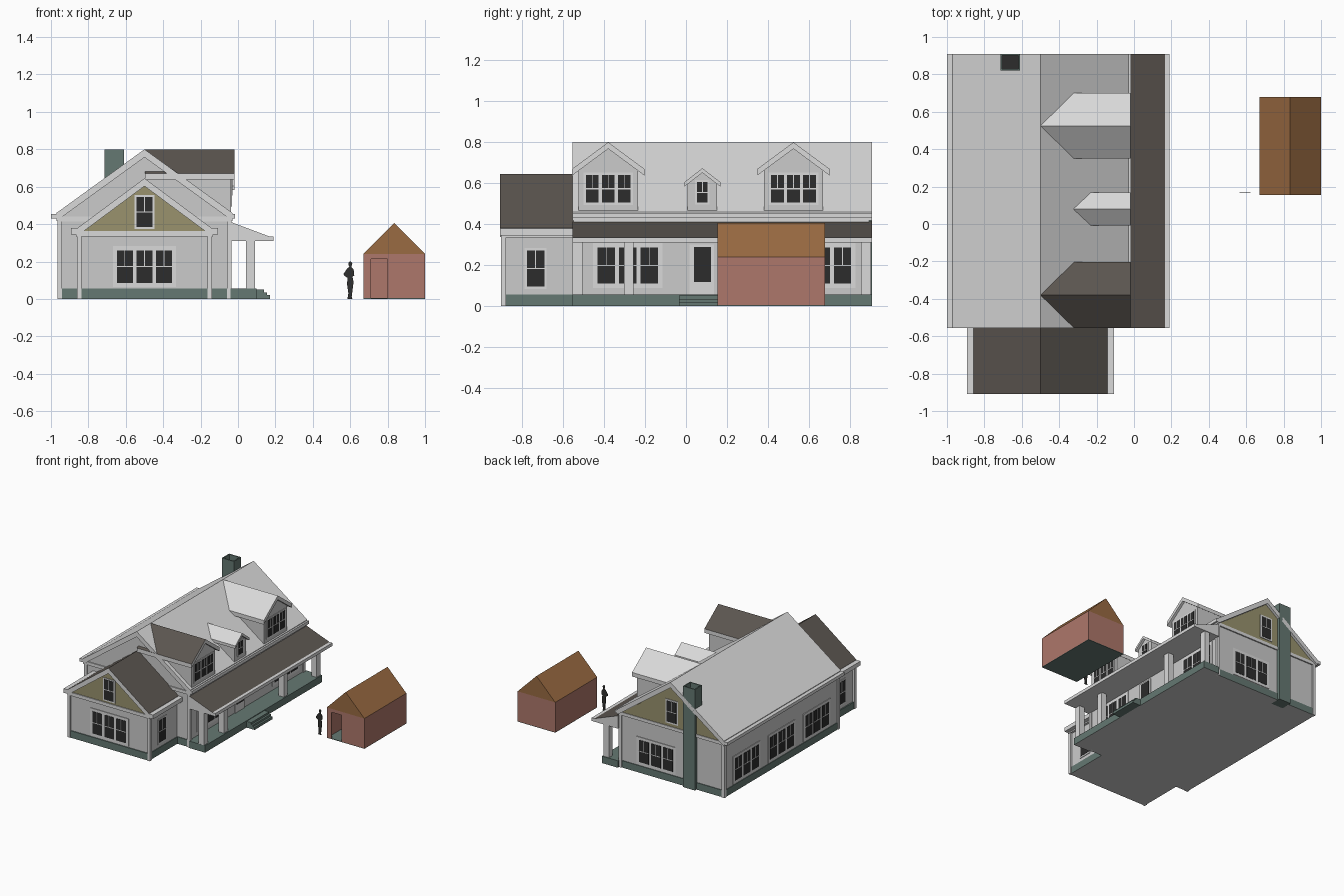
import bpy, bmesh

if "Cube" in bpy.data.objects:
    bpy.data.objects.remove(bpy.data.objects["Cube"])

def material(name, r, g, b):
    m = bpy.data.materials.new(name)
    m.diffuse_color = (r, g, b, 1)
    m.use_nodes = True
    m.node_tree.nodes["Principled BSDF"].inputs["Base Color"].default_value = m.diffuse_color
    return m

TRIM = material("light trim and shingles", 0.70, 0.70, 0.70)
WALL = material("pale grey siding", 0.60, 0.60, 0.60)
DARK = material("dark brown shingles", 0.105, 0.092, 0.080)
TEAL = material("grey green stone", 0.13, 0.19, 0.17)
OLIVE = material("olive gable", 0.32, 0.29, 0.155)
GLASS = material("dark glass", 0.025, 0.025, 0.025)
BRICK = material("red brick", 0.42, 0.185, 0.145)
BROWN = material("orange brown roof", 0.32, 0.145, 0.054)
FIGURE = material("charcoal figure", 0.03, 0.03, 0.028)

def finish(name, bm, mats, rule=None):
    bmesh.ops.recalc_face_normals(bm, faces=bm.faces)
    bm.normal_update()
    if rule:
        for f in bm.faces:
            f.material_index = rule(f.normal)
    me = bpy.data.meshes.new(name)
    bm.to_mesh(me)
    bm.free()
    for m in mats:
        me.materials.append(m)
    ob = bpy.data.objects.new(name, me)
    bpy.context.collection.objects.link(ob)
    return ob

def prism(name, pts, axis, a, b, *mats, rule=None):
    """Extrude a 2D profile along an axis from a to b."""
    place = {'x': lambda p, t: (t, p[0], p[1]),
             'y': lambda p, t: (p[0], t, p[1]),
             'z': lambda p, t: (p[0], p[1], t)}[axis]
    bm = bmesh.new()
    lo = [bm.verts.new(place(p, a)) for p in pts]
    hi = [bm.verts.new(place(p, b)) for p in pts]
    bm.faces.new(lo)
    bm.faces.new(hi)
    for i in range(len(pts)):
        j = (i + 1) % len(pts)
        bm.faces.new((lo[i], lo[j], hi[j], hi[i]))
    return finish(name, bm, mats, rule)

def boxes(name, items, *mats, rule=None):
    """One object made of boxes (x0, x1, y0, y1, z0, z1)."""
    bm = bmesh.new()
    for x0, x1, y0, y1, z0, z1 in items:
        vs = bmesh.ops.create_cube(bm, size=1)['verts']
        for v in vs:
            v.co = ((x0 + x1) / 2 + v.co.x * (x1 - x0),
                    (y0 + y1) / 2 + v.co.y * (y1 - y0),
                    (z0 + z1) / 2 + v.co.z * (z1 - z0))
    return finish(name, bm, mats, rule)

def chevron(c, half, eave, peak, t):
    return [(c - half, eave), (c, peak), (c + half, eave),
            (c + half, eave - t), (c, peak - t), (c - half, eave - t)]

def house(c, half, base, eave, peak):
    return [(c - half, base), (c + half, base), (c + half, eave), (c, peak), (c - half, eave)]

def shingled(n):
    return 0 if n.z > 0.3 else 1

def underside(n):
    return 1 if n.z < -0.9 else 0

def window(name, face, wall, u, z0, z1, n=3, pane=0.085, gap=0.105, rim=0.022):
    """Plates on a wall: trim, glass and thin glazing bars."""
    s = 1 if face[0] == '+' else -1
    def put(u0, u1, d, za, zb):
        a, b = sorted((wall - s * 0.002, wall + s * d))
        return (a, b, u0, u1, za, zb) if face[1] == 'x' else (u0, u1, a, b, za, zb)
    half = (gap * (n - 1) + pane) / 2
    trim = [put(u - half - rim, u + half + rim, 0.005, z0 - rim, z1 + rim)]
    glass = []
    mid = (z0 + z1) / 2
    for i in range(n):
        c = u + (i - (n - 1) / 2) * gap
        glass.append(put(c - pane / 2, c + pane / 2, 0.007, z0, z1))
        trim.append(put(c - pane / 2, c + pane / 2, 0.009, mid - 0.003, mid + 0.003))
        trim.append(put(c - 0.002, c + 0.002, 0.009, mid, z1))
    boxes(name + "_trim", trim, TRIM)
    boxes(name + "_glass", glass, GLASS)

# Foundations, porch base and steps
boxes("main_foundation", [(-0.96, -0.04, -0.545, 0.89, 0, 0.055)], TEAL, WALL, rule=underside)
boxes("wing_foundation", [(-0.855, -0.15, -0.90, -0.545, 0, 0.055)], TEAL, WALL, rule=underside)
boxes("porch_base", [(-0.04, 0.10, -0.555, 0.91, 0, 0.055)], TEAL, WALL, rule=underside)
boxes("porch_steps", [(0.10, 0.14, -0.035, 0.19, 0, 0.05), (0.14, 0.155, -0.035, 0.19, 0, 0.035),
                      (0.155, 0.17, -0.035, 0.19, 0, 0.02)], TEAL)

# Main house
prism("main_walls", house(-0.5, 0.455, 0.055, 0.44, 0.77), 'y', -0.54, 0.885, WALL)
prism("main_roof", chevron(-0.5, 0.47, 0.46, 0.80, 0.043), 'y', -0.555, 0.91, TRIM)
boxes("main_gutters", [(-1.0, -0.968, -0.555, 0.91, 0.43, 0.455),
                       (-0.032, -0.016, -0.555, 0.91, 0.43, 0.455)], TRIM)
boxes("main_frieze", [(-0.965, -0.035, -0.548, -0.53, 0.415, 0.44),
                      (-0.965, -0.035, 0.875, 0.895, 0.415, 0.44),
                      (-0.965, -0.945, -0.54, 0.885, 0.41, 0.43),
                      (-0.06, -0.035, -0.54, 0.885, 0.41, 0.43)], TRIM)
boxes("main_corner_posts", [(x, x + 0.025, y, y + 0.025, 0, 0.43)
                            for x in (-0.965, -0.06) for y in (-0.55, 0.87)], TRIM)
prism("back_gable", [(-0.935, 0.44), (-0.065, 0.44), (-0.5, 0.756)], 'y', 0.88, 0.89, OLIVE)

# Front wing
prism("wing_walls", house(-0.5, 0.345, 0.055, 0.35, 0.61), 'y', -0.893, -0.54, WALL)
prism("wing_roof", chevron(-0.5, 0.357, 0.38, 0.645, 0.042), 'y', -0.91, -0.54,
      DARK, TRIM, rule=shingled)
boxes("wing_gutters", [(-0.893, -0.855, -0.91, -0.54, 0.345, 0.378),
                       (-0.145, -0.108, -0.91, -0.54, 0.345, 0.378)], TRIM)
boxes("wing_frieze", [(-0.865, -0.135, -0.905, -0.88, 0.335, 0.362),
                      (-0.862, -0.84, -0.89, -0.54, 0.335, 0.36),
                      (-0.16, -0.138, -0.89, -0.54, 0.335, 0.36)], TRIM)
boxes("wing_corner_posts", [(x, x + 0.022, -0.904, -0.88, 0, 0.345) for x in (-0.86, -0.162)], TRIM)
prism("front_gable", [(-0.83, 0.362), (-0.17, 0.362), (-0.5, 0.605)], 'y', -0.898, -0.89, OLIVE)

# Porch roof and square columns
prism("porch_roof", [(-0.04, 0.412), (0.165, 0.335), (0.165, 0.31), (-0.04, 0.31)],
      'y', -0.555, 0.91, DARK, TRIM, rule=shingled)
boxes("porch_gutter", [(0.163, 0.19, -0.555, 0.91, 0.31, 0.335)], TRIM)
boxes("porch_columns", [(0.043, 0.09, y - 0.024, y + 0.024, 0.055, 0.312)
                        for y in (-0.53, -0.28, 0.47, 0.88)], TRIM)

# Dormers: name, centre, roof half width, eave, peak, wall half width, thickness, back, shingles
for name, c, w, eave, peak, wall, t, back, mat in (
        ("front_dormer", -0.38, 0.176, 0.67, 0.80, 0.145, 0.032, -0.497, DARK),
        ("small_dormer", 0.08, 0.088, 0.605, 0.673, 0.072, 0.022, -0.322, TRIM),
        ("back_dormer", 0.525, 0.176, 0.67, 0.80, 0.145, 0.032, -0.497, TRIM)):
    k = (peak - eave) / w
    prism(name + "_roof", chevron(c, w, eave, peak, t), 'x', back, -0.018,
          mat, TRIM, rule=shingled)
    top = peak - t + 0.006
    prism(name + "_walls", house(c, wall, 0.44, top - k * wall, top), 'x', back + 0.05, -0.038, WALL)
for name, c in (("front_dormer_window", -0.38), ("back_dormer_window", 0.525)):
    window(name, '+x', -0.038, c, 0.505, 0.64, 3, 0.063, 0.078, 0.012)
window("small_dormer_window", '+x', -0.038, 0.08, 0.505, 0.605, 1, 0.052, 0, 0.01)

# Windows on the walls
window("front_window", '-y', -0.893, -0.5, 0.085, 0.26)
window("front_gable_window", '-y', -0.898, -0.5, 0.385, 0.545, 1, 0.085, 0, 0.01)
window("back_gable_window", '+y', 0.89, -0.5, 0.475, 0.64, 1, 0.085, 0, 0.012)
window("back_window", '+y', 0.885, -0.36, 0.085, 0.26)
for i, y in enumerate((-0.27, 0.17, 0.61)):
    window("left_window_%d" % (i + 1), '-x', -0.955, y, 0.085, 0.26)
window("porch_window_front", '+x', -0.045, -0.285, 0.11, 0.285)
window("porch_window_back", '+x', -0.045, 0.66, 0.11, 0.285)
window("wing_right_window", '+x', -0.155, -0.735, 0.095, 0.27, 1, 0.085, 0, 0.012)
window("wing_left_window", '-x', -0.845, -0.735, 0.095, 0.27, 1, 0.085, 0, 0.012)

# Front door with a tall pane
boxes("door_panel", [(-0.05, -0.038, 0.018, 0.138, 0.055, 0.30)], TRIM)
boxes("door_glass", [(-0.04, -0.034, 0.038, 0.122, 0.118, 0.288)], GLASS)

# Chimney with a sunken flue
chimney = boxes("chimney", [(-0.715, -0.61, 0.82, 0.91, 0, 0.80)], TEAL, GLASS)
bm = bmesh.new()
bm.from_mesh(chimney.data)
top = max(bm.faces, key=lambda f: f.calc_center_median().z)
bmesh.ops.inset_region(bm, faces=[top], thickness=0.012)
flue = bmesh.ops.extrude_discrete_faces(bm, faces=[top])['faces'][0]
flue.material_index = 1
for v in flue.verts:
    v.co.z -= 0.06
bm.to_mesh(chimney.data)
bm.free()

# Brick shed with an open doorway
boxes("shed_floor", [(0.67, 1.0, 0.155, 0.68, 0, 0.004)], TEAL)
prism("shed_walls", [(0.80, 0.155), (1.0, 0.155), (1.0, 0.68), (0.67, 0.68), (0.67, 0.155),
                     (0.71, 0.155), (0.71, 0.163), (0.678, 0.163), (0.678, 0.672),
                     (0.992, 0.672), (0.992, 0.163), (0.80, 0.163)], 'z', 0.004, 0.24, BRICK)
boxes("shed_lintel", [(0.71, 0.80, 0.155, 0.163, 0.213, 0.24)], BRICK)
prism("shed_roof", [(0.67, 0.24), (1.0, 0.24), (0.835, 0.405)], 'y', 0.155, 0.68, BROWN)

# Flat standing figure with a hand on the hip
prism("standing_figure", [
    (0.585, 0), (0.612, 0), (0.608, 0.012), (0.618, 0.09), (0.612, 0.12), (0.622, 0.125),
    (0.618, 0.158), (0.607, 0.168), (0.608, 0.178), (0.611, 0.188), (0.606, 0.198),
    (0.598, 0.2), (0.591, 0.195), (0.591, 0.182), (0.596, 0.172), (0.584, 0.163),
    (0.565, 0.135), (0.566, 0.126), (0.586, 0.112), (0.583, 0.08), (0.590, 0.03)],
    'y', 0.168, 0.172, FIGURE)
